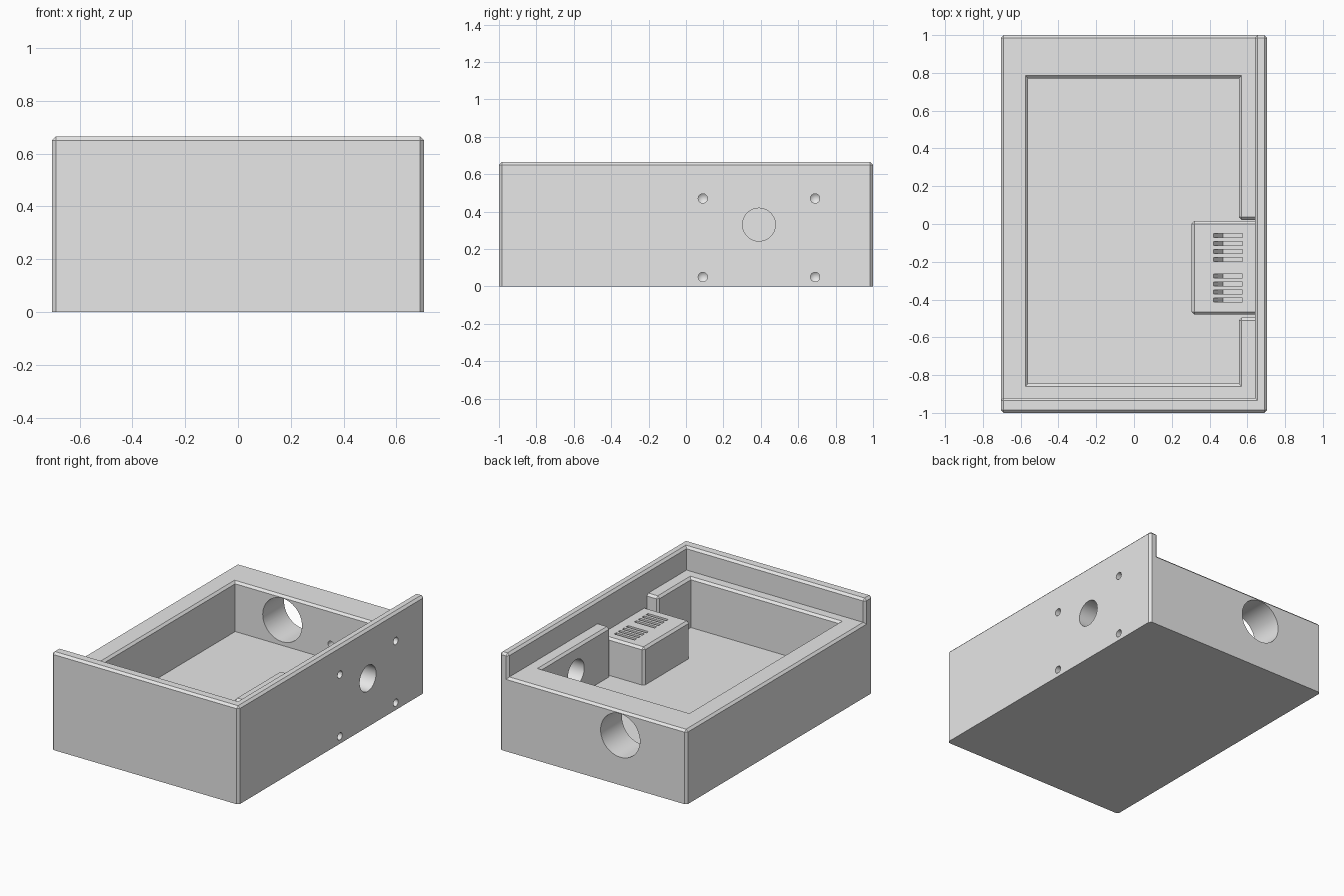
import bpy, bmesh, math
from mathutils import Vector, Matrix

if "Cube" in bpy.data.objects:
    bpy.data.objects.remove(bpy.data.objects["Cube"], do_unlink=True)

grey = bpy.data.materials.new("plain grey")
grey.use_nodes = True
grey.diffuse_color = (0.8, 0.8, 0.8, 1)
grey.node_tree.nodes["Principled BSDF"].inputs["Base Color"].default_value = (0.8, 0.8, 0.8, 1)

WALL_TOP, RIM, FLOOR, CHAMFER = 0.665, 0.505, 0.165, 0.015


def make(name, bm):
    bmesh.ops.recalc_face_normals(bm, faces=bm.faces[:])
    mesh = bpy.data.meshes.new(name)
    bm.to_mesh(mesh)
    bm.free()
    mesh.materials.append(grey)
    obj = bpy.data.objects.new(name, mesh)
    bpy.context.collection.objects.link(obj)
    return obj


def solid(name, outline, offset):
    """Sweep a closed 3D outline along offset."""
    bm = bmesh.new()
    near = [bm.verts.new(p) for p in outline]
    far = [bm.verts.new(Vector(p) + Vector(offset)) for p in outline]
    bm.faces.new(near)
    bm.faces.new(far)
    for i in range(len(near)):
        bm.faces.new((near[i - 1], near[i], far[i], far[i - 1]))
    return make(name, bm)


def prism(name, outline, z0, z1):
    return solid(name, [(x, y, z0) for x, y in outline], (0, 0, z1 - z0))


def box(name, x0, x1, y0, y1, z0, z1):
    return prism(name, [(x0, y0), (x1, y0), (x1, y1), (x0, y1)], z0, z1)


def drill(start, direction, radius, depth, tip=0.0, sides=48):
    """Cylinder running from start along direction, with a pointed end if tip > 0."""
    bm = bmesh.new()
    bmesh.ops.create_cone(bm, cap_ends=True, segments=sides, radius1=radius,
                          radius2=radius, depth=depth)
    if tip:
        cap = max(bm.faces, key=lambda f: f.calc_center_median().z)
        centre = bmesh.ops.poke(bm, faces=[cap])["verts"][0]
        centre.co.z += tip
    turn = Vector(direction).to_track_quat('Z', 'Y').to_matrix().to_4x4()
    bm.transform(Matrix.Translation(start) @ turn @ Matrix.Translation((0, 0, depth / 2)))
    return make("cutter", bm)


def cut(obj, cutter):
    cutter.hide_render = True
    mod = obj.modifiers.new("cut", 'BOOLEAN')
    mod.operation, mod.solver, mod.object = 'DIFFERENCE', 'EXACT', cutter
    bpy.context.view_layer.update()
    graph = bpy.context.evaluated_depsgraph_get()
    mesh = bpy.data.meshes.new_from_object(obj.evaluated_get(graph))
    obj.modifiers.clear()
    obj.data = mesh
    bpy.data.objects.remove(cutter, do_unlink=True)


def chamfer(obj, keep):
    """Bevel every outward edge that passes the keep rule."""
    bm = bmesh.new()
    bm.from_mesh(obj.data)
    bmesh.ops.remove_doubles(bm, verts=bm.verts[:], dist=0.0005)
    bmesh.ops.dissolve_limit(bm, angle_limit=0.02, verts=bm.verts[:], edges=bm.edges[:])
    edges = [e for e in bm.edges if e.is_manifold
             and e.calc_face_angle_signed(0) > 0.5 and keep(*e.verts)]
    bmesh.ops.bevel(bm, geom=edges, offset=CHAMFER, offset_type='OFFSET',
                    segments=1, affect='EDGES', clamp_overlap=True)
    bm.to_mesh(obj.data)
    bm.free()


# Enclosure with a tall front wall and a tall wall on the +x side
body = box("enclosure", -0.705, 0.705, -1, 1, 0, WALL_TOP)
cut(body, box("cutter", -0.9, 0.64, -0.92, 1.2, RIM, 0.9))

# Cavity, with a notch in the side rim for the terminal block
cut(body, prism("cutter", [(-0.56, -0.845), (0.555, -0.845), (0.555, -0.495), (0.64, -0.495),
                           (0.64, 0.022), (0.555, 0.022), (0.555, 0.77), (-0.56, 0.77)],
                FLOOR, 0.6))
chamfer(body, lambda a, b: max(a.co.z, b.co.z) > 0.1)

# Cable holes through the back wall and the side wall
cut(body, drill((-0.205, 1.1, 0.338), (0, -1, 0), 0.148, 0.45))
cut(body, drill((0.8, 0.39, 0.33), (-1, 0, 0), 0.088, 0.35))

# Blind screw holes in the side wall and inside the back wall
for y in (0.09, 0.69):
    for z in (0.05, 0.47):
        cut(body, drill((0.75, y, z), (-1, 0, 0), 0.025, 0.12, 0.02, 24))
cut(body, drill((0.16, 0.7, 0.27), (0, 1, 0), 0.022, 0.15, 0.02, 24))

# Terminal block standing on the floor
block = box("terminal_block", 0.305, 0.66, -0.48, 0.016, FLOOR - 0.02, 0.42)
chamfer(block, lambda a, b: max(a.co.z, b.co.z) > 0.4 and min(a.co.x, b.co.x) < 0.65)

# Keyhole wire slots: a ramp down into a narrow channel that ends in a round hole
for group in (-0.06, -0.275):
    for i in range(4):
        y = group - 0.0425 * i
        side = [(0.415, 0.43), (0.47, 0.35), (0.575, 0.35), (0.575, 0.43)]
        cut(block, solid("cutter", [(x, y - 0.011, z) for x, z in side], (0, 0.022, 0)))
        cut(block, drill((0.57, y, 0.35), (0, 0, 1), 0.0195, 0.1, 0, 24))

# Smooth the round holes and keep the chamfers crisp
for obj in (body, block):
    bpy.ops.object.select_all(action='DESELECT')
    obj.select_set(True)
    bpy.context.view_layer.objects.active = obj
    bpy.ops.object.shade_smooth_by_angle(angle=math.radians(30))
